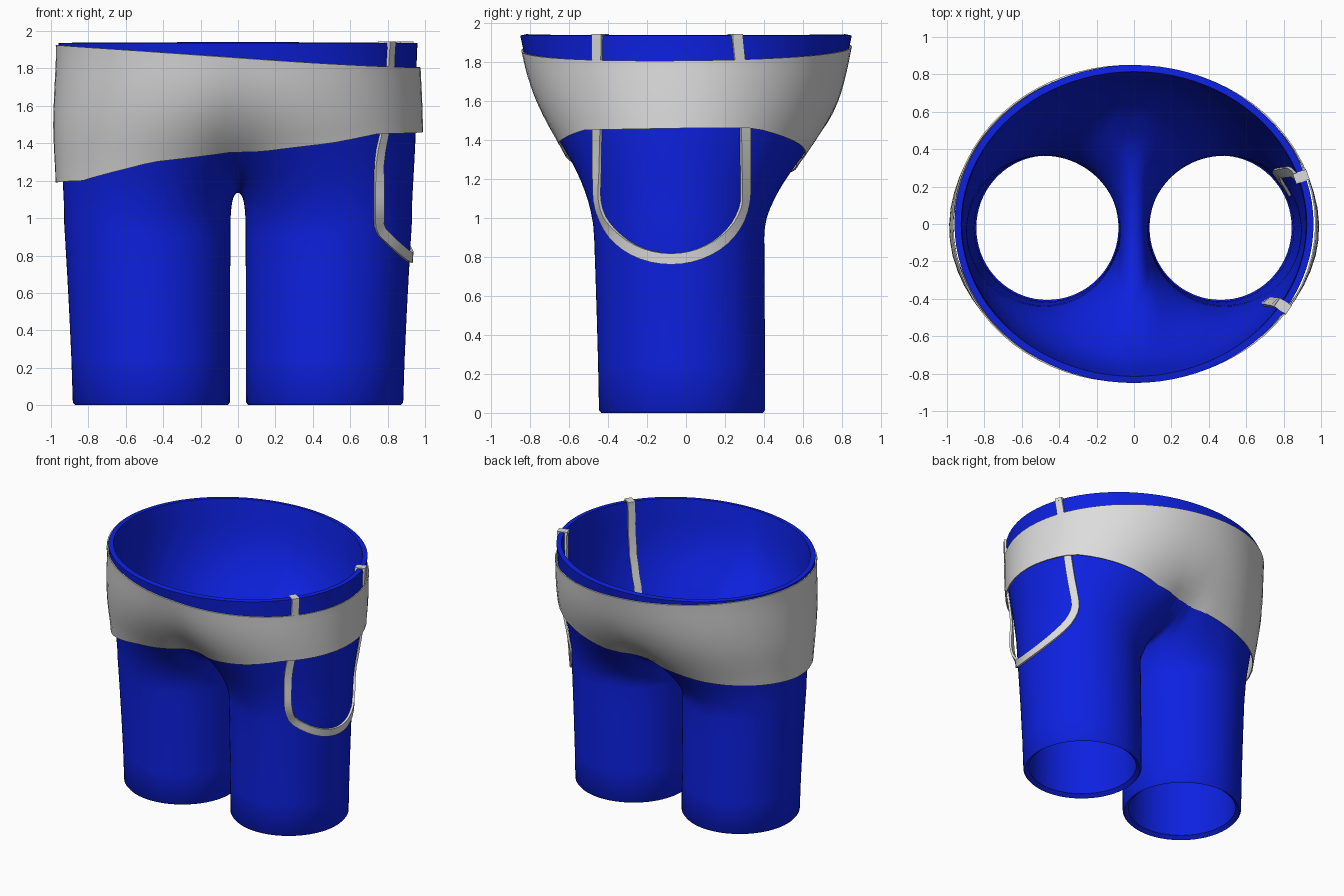
import bpy, bmesh, math
from math import sin, cos, radians, pi
from mathutils import Vector
from mathutils.bvhtree import BVHTree

if "Cube" in bpy.data.objects:
    bpy.data.objects.remove(bpy.data.objects["Cube"])

TOP, KNEE = 1.935, 0.9

def material(name, rgb):
    m = bpy.data.materials.new(name)
    m.diffuse_color = (*rgb, 1)
    m.use_nodes = True
    m.node_tree.nodes["Principled BSDF"].inputs["Base Color"].default_value = m.diffuse_color
    return m

blue = material("blue fabric", (0.004, 0.015, 0.75))
grey = material("light grey fabric", (0.72, 0.72, 0.72))

def make(name, bm, mat, thick, offset):
    me = bpy.data.meshes.new(name)
    bm.to_mesh(me)
    me.materials.append(mat)
    ob = bpy.data.objects.new(name, me)
    bpy.context.collection.objects.link(ob)
    bpy.context.view_layer.objects.active = ob
    ob.select_set(True)
    if thick:
        s = ob.modifiers.new("thickness", 'SOLIDIFY')
        s.thickness, s.offset = thick, offset
        bpy.ops.object.modifier_apply(modifier=s.name)
    bpy.ops.object.shade_smooth_by_angle(angle=radians(40))
    ob.select_set(False)
    return ob

def grid(bm, rows, closed):
    vs = [[bm.verts.new(p) for p in r] for r in rows]
    n = len(vs)
    for i in range(n if closed else n - 1):
        a, b = vs[i], vs[(i + 1) % n]
        for j in range(len(a) - 1):
            bm.faces.new((a[j], b[j], b[j + 1], a[j + 1]))

# Body: each leg is a ring of columns that flow up to the waist or the crotch seam
def leg(phi, z, grow=0.0):
    f = (max(z, 0) / KNEE) ** 1.3
    return Vector((0.463 + 0.02 * f + (0.42 + 0.022 * f + grow) * cos(phi),
                   -0.02 - 0.015 * f + (0.426 + 0.01 * f + grow) * sin(phi), z))

def column(deg):
    phi = radians(deg)
    low = leg(phi, KNEE)
    if deg <= 110:
        t = phi * 90 / 110
        top = Vector((0.96 * cos(t), 0.85 * sin(t), TOP))
        h = 0.4 - 0.1 * max(0, sin(t))
        handle = 0.36 + (0.18 if t > 0 else 0.12) * sin(t) ** 2
        p2 = top + Vector((0.3 * (low.x - top.x), -0.01 * sin(t), -handle))
        if abs(t) < 1:
            p2.x += 0.025 * cos(t)
    else:
        s = radians(90 - (deg - 110) / 140 * 180)
        k = abs(sin(s)) ** 4
        drop = max(cos(s), 0) ** (0.78 if s > 0 else 1.0)
        top = Vector((0, 0.85 * sin(s), TOP - 0.8 * drop))
        sg = 1 if s > 0 else -1
        h = 0.4 - 0.1 * max(0, sin(s))
        handle = (0.54 if s > 0 else 0.48) * k
        p2 = top + Vector((low.x * (1 - 0.7 * k), -cos(s) * sg * handle,
                           -abs(sin(s)) * handle * (top.z - KNEE) / (TOP - KNEE)))
    p1 = low + (leg(phi, KNEE) - leg(phi, KNEE - 0.2)) * (h * (top.z - KNEE) / 0.2)
    p1.z = low.z + h * (top.z - KNEE)
    pts = [leg(phi, 0, -0.012), leg(phi, 0.015)] + [leg(phi, z) for z in (0.25, 0.5, 0.7)]
    for i in range(19):
        u = i / 18
        v = 1 - u
        pts.append(low * v**3 + p1 * (3 * v * v * u) + p2 * (3 * v * u * u) + top * u**3)
    return pts

body = bmesh.new()
cols = [column(-110 + 5 * i) for i in range(72)]
grid(body, cols, True)
grid(body, [[Vector((-p.x, p.y, p.z)) for p in c] for c in cols], True)
bmesh.ops.remove_doubles(body, verts=body.verts, dist=0.0005)
bmesh.ops.recalc_face_normals(body, faces=body.faces)
# Relax the hips so the seam between the two halves disappears
soft = [v for v in body.verts if v.co.z > 1.02 and not v.is_boundary
        and not (abs(v.co.x) < 0.06 and v.co.z < 1.25)]
for _ in range(14):
    bmesh.ops.smooth_vert(body, verts=soft, factor=0.5,
                          use_axis_x=True, use_axis_y=True, use_axis_z=True)
body.normal_update()
side = max(body.faces, key=lambda f: f.calc_center_median().x)
if side.normal.x < 0:
    bmesh.ops.reverse_faces(body, faces=body.faces)
tree = BVHTree.FromBMesh(body)
make("shorts_body", body, blue, 0.036, -1)

# Slanted wrap band around the hips
LOW = [(0, 1.46), (22, 1.46), (45, 1.38), (65, 1.31), (90, 1.30), (135, 1.23), (180, 1.19),
       (205, 1.20), (233, 1.30), (265, 1.35), (282, 1.355), (308, 1.40), (325, 1.45), (360, 1.46)]

def low_edge(a):
    for (a0, z0), (a1, z1) in zip(LOW, LOW[1:]):
        if a0 <= a <= a1:
            return z0 + (z1 - z0) * (a - a0) / (a1 - a0)

band = bmesh.new()
rows = []
for i in range(72):
    a = radians(i * 5)
    d = Vector((cos(a), sin(a), 0))
    z0, z1 = low_edge(i * 5), 1.866 - 0.06 * cos(a) + 0.01 * sin(a)
    row = []
    for j in range(13):
        z = z0 + (z1 - z0) * j / 12
        hit = tree.ray_cast(d * 3 + Vector((0, 0, z)), -d)[0]
        r = Vector((hit.x, hit.y, 0)).length
        r += 0.012 + 0.028 * cos(a) ** 2 * min(1, (1.98 - z) / 0.5)
        row.append(d * r + Vector((0, 0, z)))
    rows.append(row)
grid(band, rows, True)
bmesh.ops.smooth_vert(band, verts=[v for v in band.verts if not v.is_boundary], factor=0.5,
                      use_axis_x=True, use_axis_y=True, use_axis_z=True)
make("hip_band", band, grey, 0.008, -1)

# Side strap: a loop hanging outside one hip, with both ends running down inside
path = [(-0.45, 1.925 - 0.08 * i) for i in range(10)]
path += [(-0.075 - 0.375 * cos(pi * i / 24), 1.13 - 0.34 * sin(pi * i / 24)) for i in range(25)]
path += [(0.3 - 0.04 * max(0, i - 4) / 5, 1.205 + 0.08 * i) for i in range(10)]

def surface(y, z):
    loc, n, _, _ = tree.ray_cast(Vector((3, y, z)), Vector((-1, 0, 0)))
    return loc, n

def strap(name, points, off, x_min):
    pts, nor = [], []
    for y, z in points:
        loc, n = surface(y, z)
        p = loc + n * off
        p.x = max(p.x, x_min)
        pts.append(p)
        nor.append(n)
    bm = bmesh.new()
    rows = []
    for i, p in enumerate(pts):
        t = pts[min(i + 1, len(pts) - 1)] - pts[max(i - 1, 0)]
        w = t.cross(nor[i]).normalized() * 0.028
        rows.append([p - w, p + w])
    grid(bm, rows, False)
    make(name, bm, grey, 0.016, 0)

strap("outer_strap", path, 0.010, 0.755)
strap("inner_strap_front", path[:12], -0.046, 0.71)
strap("inner_strap_back", path[-17:], -0.044, 0.71)

# Tabs that fold the strap over the waist rim
for name, (y, z) in (("front_strap_tab", path[0]), ("back_strap_tab", path[-1])):
    loc, n = surface(y, z)
    n = Vector((n.x, n.y, 0)).normalized()
    w = Vector((-n.y, n.x, 0))
    bm = bmesh.new()
    bmesh.ops.create_cube(bm, size=1)
    for v in bm.verts:
        q = v.co.copy()
        v.co = loc + n * (q.x * 0.076 - 0.02) + w * (q.y * 0.056)
        v.co.z = 1.93 + q.z * 0.026
    make(name, bm, grey, 0, 0)
